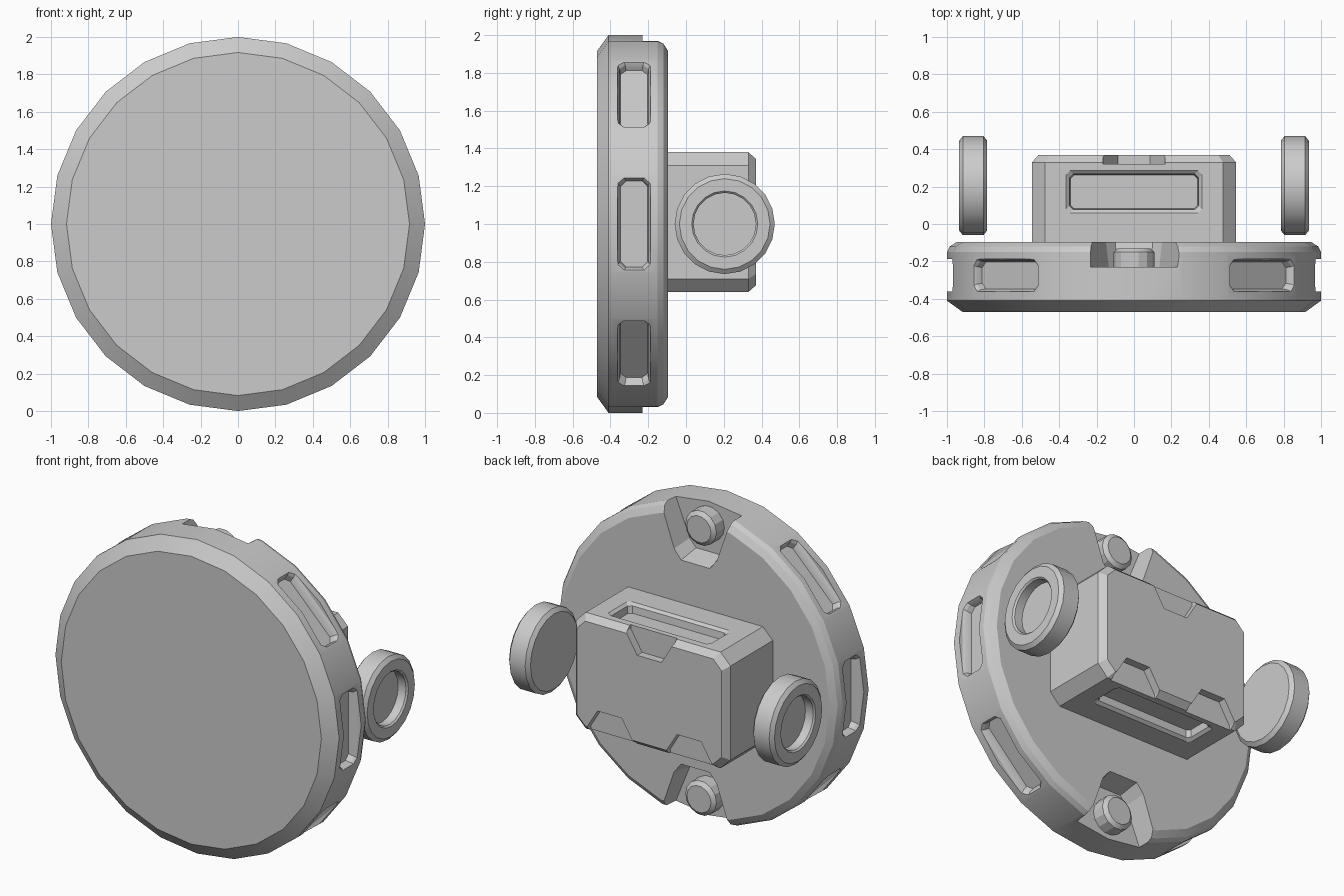
import bpy, bmesh
from math import cos, sin, pi, radians
from mathutils import Vector

if "Cube" in bpy.data.objects:
    bpy.data.objects.remove(bpy.data.objects["Cube"])


def circle(r, n):
    return [(r * cos(2 * pi * i / n), r * sin(2 * pi * i / n)) for i in range(n)]


def octagon(w, h, c):
    return [(w, -h + c), (w, h - c), (w - c, h), (-w + c, h),
            (-w, h - c), (-w, -h + c), (-w + c, -h), (w - c, -h)]


def loft(name, sections, origin, u, v, w):
    """Skin 2D profiles [(profile, depth along w)] drawn in the u/v plane, capped at both ends."""
    o, u, v, w = Vector(origin), Vector(u), Vector(v), Vector(w)
    bm = bmesh.new()
    rings = [[bm.verts.new(o + u * p[0] + v * p[1] + w * d) for p in prof] for prof, d in sections]
    n = len(rings[0])
    for a, b in zip(rings, rings[1:]):
        for i in range(n):
            j = (i + 1) % n
            bm.faces.new((a[i], a[j], b[j], b[i]))
    bm.faces.new(rings[0])
    bm.faces.new(rings[-1])
    bmesh.ops.recalc_face_normals(bm, faces=bm.faces)
    me = bpy.data.meshes.new(name)
    bm.to_mesh(me)
    bm.free()
    ob = bpy.data.objects.new(name, me)
    bpy.context.collection.objects.link(ob)
    return ob


def cut(target, cutters):
    for c in cutters:
        c.hide_render = True
        m = target.modifiers.new("cut", 'BOOLEAN')
        m.operation, m.solver, m.object = 'DIFFERENCE', 'EXACT', c
        bpy.context.view_layer.objects.active = target
        bpy.ops.object.modifier_apply(modifier=m.name)
        bpy.data.objects.remove(c)


def smooth(ob):
    for p in ob.data.polygons:
        p.use_smooth = True
    ob.data.set_sharp_from_angle(angle=radians(20))


X, Y, Z = (1, 0, 0), (0, 1, 0), (0, 0, 1)

# Main round disc, chamfered front and softly rounded back
disc = loft("disc", [(circle(r, 24), y) for r, y in
                     [(.917, -.47), (1, -.41), (1, -.15), (.985, -.12), (.945, -.095)]],
            (0, 0, 1), X, Z, Y)

# Six slots around the rim
cutters = []
for deg in (-45, 0, 45, 135, 180, 225):
    a = radians(deg)
    cutters.append(loft("slot_cutter",
                        [(octagon(.228, .072, .03), .92), (octagon(.235, .077, .03), .955),
                         (octagon(.247, .087, .03), .975), (octagon(.247, .087, .03), 1.1)],
                        (0, -.275, 1), (-sin(a), 0, cos(a)), Y, (cos(a), 0, sin(a))))

# Tapered notches at the top and bottom of the back
opening = [(.285, 1.1), (.15, .71), (.10, .65), (-.10, .65), (-.15, .71), (-.285, 1.1)]
floor = [(.285, 1.1), (.135, .73), (.09, .68), (-.09, .68), (-.135, .73), (-.285, 1.1)]
for s in (1, -1):
    cutters.append(loft("notch_cutter", [(floor, -.23), (opening, -.095), (opening, 0)],
                        (0, 0, 1), X, (0, 0, s), Y))
cut(disc, cutters)
smooth(disc)

# Pegs standing in the notches
for s, name in ((1, "upper_peg"), (-1, "lower_peg")):
    smooth(loft(name, [(circle(.11, 14), -.24), (circle(.11, 14), -.15), (circle(.085, 14), -.13)],
                (0, 0, 1 + s * .86), X, Z, Y))

# Chamfered box on the back
box = loft("back_box", [(octagon(.545, .37, .07), -.1), (octagon(.545, .37, .07), .33),
                        (octagon(.51, .335, .06), .37)], (0, 0, 1.01), X, Z, Y)

# Long recesses in the box top and bottom
cutters = [loft("recess_cutter",
                [(octagon(.34, .09, .02), .31), (octagon(.345, .095, .02), .355),
                 (octagon(.363, .113, .02), .37), (octagon(.363, .113, .02), .5)],
                (0, .172, 1.01), X, Y, (0, 0, s)) for s in (1, -1)]

# Trapezoid nicks in the back edge: one above, two below
nick = [(.085, .215), (.165, .345), (.165, .5), (-.165, .5), (-.165, .345), (-.085, .215)]
for x, s in ((0, 1), (.28, -1), (-.28, -1)):
    cutters.append(loft("nick_cutter", [(nick, .32), (nick, .5)], (x, 0, 1.01), X, (0, 0, s), Y))
cut(box, cutters)

# Side wheels with a dished outer face
for s, name in ((1, "right_wheel"), (-1, "left_wheel")):
    smooth(loft(name, [(circle(r, 20), d) for r, d in
                       [(.24, .785), (.265, .805), (.265, .915), (.24, .935),
                        (.175, .935), (.165, .925), (.165, .87)]],
                (0, .205, 1), Y, Z, (s, 0, 0)))
